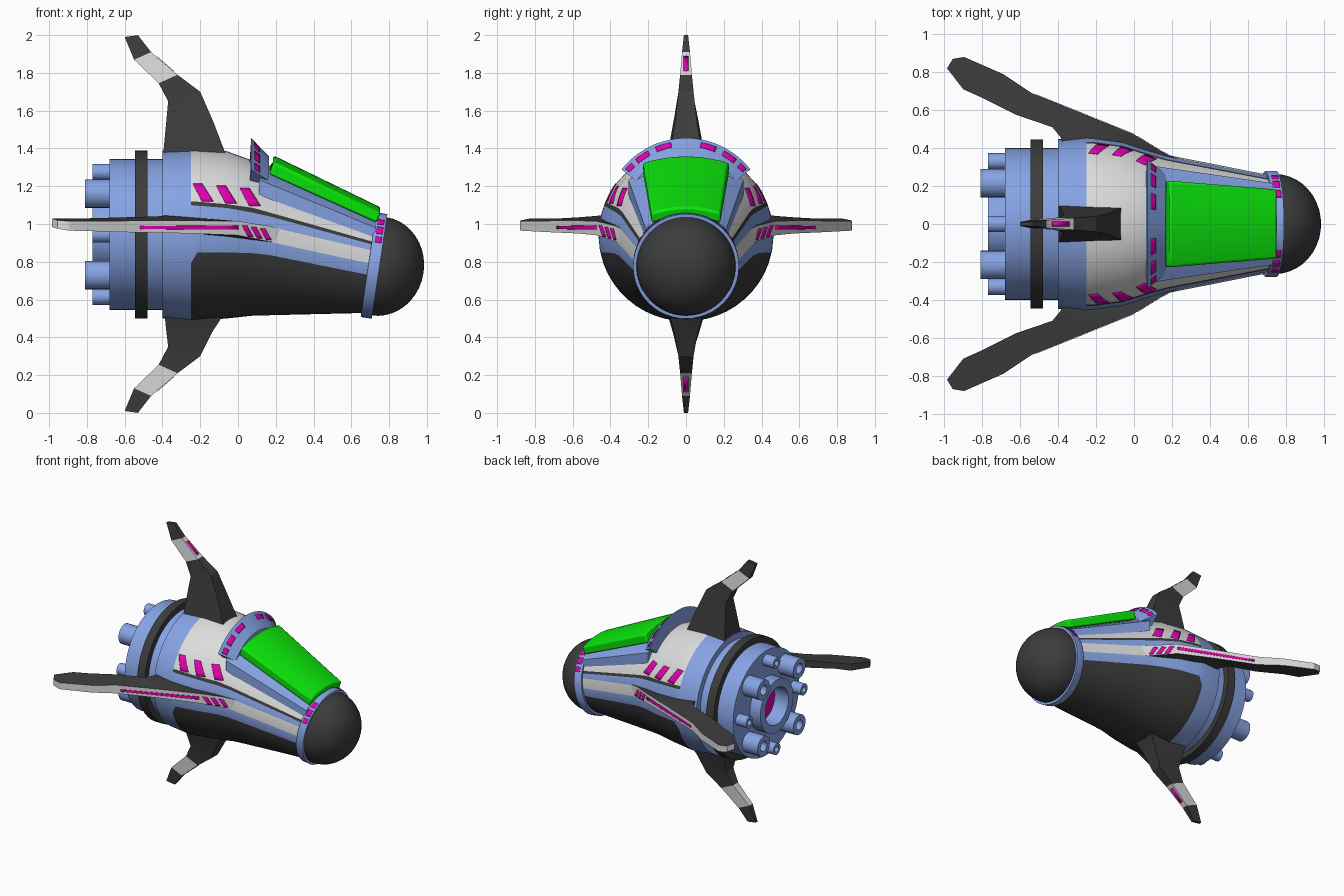
import bpy, bmesh
from math import sin, cos, asin, pi, radians, sqrt
from mathutils import Vector, Matrix

cube = bpy.data.objects.get("Cube")
if cube:
    bpy.data.objects.remove(cube, do_unlink=True)


def material(name, r, g, b):
    m = bpy.data.materials.new(name)
    m.use_nodes = True
    m.diffuse_color = (r, g, b, 1)
    m.node_tree.nodes["Principled BSDF"].inputs["Base Color"].default_value = (r, g, b, 1)
    return m


MATS = [material("blue_hull", .24, .37, .78), material("pale_grey", .72, .72, .72),
        material("charcoal", .045, .045, .045), material("magenta", .78, 0, .44),
        material("green_glass", .003, .8, .003)]
BLUE, PALE, DARK, MAGENTA, GREEN = range(5)


def finish(name, bm, angle=35):
    me = bpy.data.meshes.new(name)
    bm.to_mesh(me)
    bm.free()
    for m in MATS:
        me.materials.append(m)
    for p in me.polygons:
        p.use_smooth = True
    me.set_sharp_from_angle(angle=radians(angle))
    ob = bpy.data.objects.new(name, me)
    bpy.context.collection.objects.link(ob)
    return ob


def loft(name, rings, rule, caps=None, angle=35):
    """Skin closed rings of points; rule(i, j) gives the colour of each face."""
    bm = bmesh.new()
    vs = [[bm.verts.new(p) for p in ring] for ring in rings]
    n = len(vs[0])
    for i in range(len(vs) - 1):
        for j in range(n):
            k = (j + 1) % n
            f = bm.faces.new((vs[i][j], vs[i][k], vs[i + 1][k], vs[i + 1][j]))
            f.material_index = rule(i, j)
    for ring, c in zip((vs[0], vs[-1]), caps or (rule(0, 0),) * 2):
        bm.faces.new(ring).material_index = c
    bmesh.ops.recalc_face_normals(bm, faces=bm.faces)
    return finish(name, bm, angle)


def lathe(name, profile, centre, mat, tilt=0, segs=48, caps=None):
    """Revolve (x, radius) pairs around a lengthwise axis."""
    m = Matrix.Translation(centre) @ Matrix.Rotation(tilt, 4, 'Y')
    rings = [[m @ Vector((x, r * cos(2 * pi * k / segs), r * sin(2 * pi * k / segs)))
              for k in range(segs)] for x, r in profile]
    return loft(name, rings, lambda i, j: mat, caps)


def plate(name, corners, f, steps=4):
    """Thin marking: four (u, v) corners mapped onto a surface by f."""
    a, b, c, d = [Vector(p) for p in corners]
    bm = bmesh.new()
    rows = [[bm.verts.new(f(*a.lerp(d, t / steps).lerp(b.lerp(c, t / steps), s / steps)))
             for s in range(steps + 1)] for t in range(steps + 1)]
    for r, q in zip(rows, rows[1:]):
        for s in range(steps):
            bm.faces.new((r[s], r[s + 1], q[s + 1], q[s])).material_index = MAGENTA
    mod = finish(name, bm).modifiers.new("thickness", 'SOLIDIFY')
    mod.thickness, mod.offset = .002, 0


SIDES = (("left", 1), ("right", -1))

# Fuselage: x, centre z, half width, half height, shear, then colour band heights
STATIONS = [
    (-.40, .945, .447, .445, 0, .79, .93, 1.0, 1.10, 1.12),
    (-.25, .94, .463, .455, 0, .79, .93, 1.0, 1.10, 1.12),
    (-.215, .941, .46, .454, 0, .85, .93, 1.0, 1.097, 1.118),
    (-.06, .943, .435, .443, 0, .85, .93, 1.0, 1.085, 1.105),
    (.08, .925, .39, .41, 0, .845, .92, 1.0, 1.06, 1.085),
    (.17, .905, .365, .388, 0, .835, .905, .985, 1.04, 1.06),
    (.70, .787, .26, .258, .15, .73, .79, .86, .89, .905)]
SPLITS = (10, 2, 1, 2, 1, 9)
BAND = [b for b, n in enumerate(SPLITS) for _ in range(n)]
BAND += BAND[::-1]


def fuselage_ring(x, zc, ry, rz, shear, *heights):
    cuts = [-pi / 2] + [asin((h - zc) / rz) for h in heights] + [pi / 2]
    angs = [lo + (hi - lo) * k / n for lo, hi, n in zip(cuts, cuts[1:], SPLITS) for k in range(n)]
    angs += [pi / 2] + [pi - a for a in angs[:0:-1]]
    return [(x + shear * rz * sin(a), ry * cos(a), zc + rz * sin(a)) for a in angs]


def fuselage_colour(i, j):
    if i == 0:
        return BLUE
    return (DARK, BLUE, PALE if i > 3 else BLUE, BLUE, DARK, PALE)[BAND[j]]


loft("fuselage", [fuselage_ring(*s) for s in STATIONS], fuselage_colour, (BLUE, BLUE))


def lerp_rows(rows, x):
    for a, b in zip(rows, rows[1:]):
        if min(a[0], b[0]) <= x <= max(a[0], b[0]):
            t = (x - a[0]) / (b[0] - a[0])
            return [p + (q - p) * t for p, q in zip(a, b)]
    return rows[-1]


# Slanted marks on the upper side panels
for side, s in SIDES:
    def on_body(x, z):
        _, zc, ry, rz = lerp_rows(STATIONS, x)[:4]
        return x, s * (ry * sqrt(max(0, 1 - ((z - zc) / rz) ** 2)) + .004), z
    for k in range(3):
        x, z = -.24 + .125 * k, 1.215 - .012 * k
        plate(f"{side}_panel_mark_{k}", [(x, z), (x + .05, z), (x + .11, z - .095), (x + .05, z - .095)], on_body)

# Engine block with a glowing core, band, nozzles
lathe("engine_block", [(-.655, .14), (-.77, .14), (-.77, .2), (-.68, .2), (-.68, .4), (-.36, .4)],
      (0, 0, .945), BLUE, caps=(MAGENTA, BLUE))
lathe("engine_band", [(-.545, .38), (-.545, .445), (-.48, .445), (-.48, .38)], (0, 0, .945), DARK)
for k in range(8):
    big = k % 2
    r, end, dist = (.075, -.81, .305) if big else (.043, -.77, .33)
    a = k * pi / 4
    lathe(f"nozzle_{k}", [(-.70, r * .5), (end, r * .5), (end, r), (-.66, r)],
          (0, dist * cos(a), .945 + dist * sin(a)), BLUE, segs=24)

# Nose cone and collar, tipped slightly down
TILT = radians(8.5)
NOSE = (.72, 0, .78)
lathe("nose_collar", [(-.03, .24), (-.03, .276), (-.022, .28), (.03, .28), (.03, .24)], NOSE, BLUE, TILT)
lathe("nose_cone", [(0, .263)] + [(.025 + .24 * sin(a), .262 * cos(a) + .001)
      for a in [k * pi / 20 for k in range(11)]], NOSE, DARK, TILT)
nose_frame = Matrix.Translation(NOSE) @ Matrix.Rotation(TILT, 4, 'Y')
for side, s in SIDES:
    def on_collar(u, deg):
        a = radians(deg)
        return nose_frame @ Vector((u, s * .2825 * cos(a), .2825 * sin(a)))
    for k, (lo, hi) in enumerate([(26, 33), (37, 47), (51, 60)]):
        plate(f"{side}_collar_mark_{k}", [(-.015, lo), (.02, lo), (.02, hi), (-.015, hi)], on_collar)


# Canopy frame and glass: slabs with an arched top
def slab_ring(x, z, half, sag, depth, lean=0):
    us = [k / 5 - 1 for k in range(11)]
    top = [(x, half * u, z - sag * u * u) for u in us]
    return top + [(x - lean, half * u, z - sag * u * u - depth) for u in us[::-1]]


loft("canopy_frame", [slab_ring(.11, 1.335, .305, .10, .14), slab_ring(.73, 1.045, .215, .065, .12)],
     lambda i, j: BLUE)
glass = loft("canopy_glass", [slab_ring(.19, 1.362, .228, .035, .065, .025),
                              slab_ring(.755, 1.088, .182, .03, .055, .02)], lambda i, j: GREEN)
bev = glass.modifiers.new("soft_edge", 'BEVEL')
bev.width, bev.segments = .012, 2

# Raised arch behind the canopy
ARCH = [(.07, .433), (.165, .335), (.165, .29), (.06, .29)]


def arch_point(x, r, deg):
    return x, r * sin(radians(deg)), 1.022 + r * cos(radians(deg))


loft("canopy_arch", [[arch_point(x, r, d) for x, r in ARCH] for d in range(-52, 53, 4)],
     lambda i, j: BLUE)
for side, s in SIDES:
    def on_arch(t, deg):
        return arch_point(.072 + .095 * t, .435 - .098 * t, s * deg)
    for k, (lo, hi) in enumerate([(11, 23), (29, 40), (44, 50)]):
        plate(f"{side}_arch_mark_{k}", [(.18, lo), (.45, lo), (.45, hi), (.18, hi)], on_arch)

# Upper and lower fins: lead x z, trail x z, half widths
FIN = [(-.20, 1.70, -.37, 1.65, .04, .045), (-.32, 1.79, -.42, 1.745, .031, .031),
       (-.46, 1.91, -.55, 1.87, .021, .021), (-.53, 2.0, -.60, 1.99, .011, .011)]
UPPER_ROOT = [(-.05, 1.33, -.40, 1.33, .092, .105), (-.13, 1.54, -.378, 1.56, .058, .063)]
LOWER_ROOT = [(-.07, 1.47, -.39, 1.47, .09, .1), (-.135, 1.57, -.378, 1.58, .063, .068)]
for name, s, root in (("upper", 1, UPPER_ROOT), ("lower", -1, LOWER_ROOT)):
    def up(x, y, z):
        return x, y, 1 + s * (z - 1)
    rings = [[up(lx, -w, lz), up(lx, w, lz), up(tx, v, tz), up(tx, -v, tz)]
             for lx, lz, tx, tz, w, v in root + FIN]
    loft(name + "_fin", rings, lambda i, j: PALE if i == 3 else DARK, (DARK, DARK), 20)
    a, b = Vector(FIN[1][:2]), Vector(FIN[2][:2])

    def on_edge(t, y):
        p = a.lerp(b, t)
        return up(p.x + .0015, y, p.y + .0015)
    plate(name + "_fin_mark", [(.15, -.013), (.15, .013), (.8, .012), (.8, -.012)], on_edge, 1)

# Side fins: lead x y, trail x y, then lead low/high and trail high/low z
WING = [(.25, .335, -.36, .38, .895, .972, 1.03, .93), (.15, .379, -.38, .43, .91, .992, 1.045, .95),
        (0, .472, -.385, .455, .94, 1.015, 1.045, .97), (-.25, .573, -.43, .51, .95, 1.018, 1.04, .98),
        (-.54, .69, -.62, .575, .955, 1.018, 1.035, .98), (-.69, .79, -.80, .665, .96, 1.015, 1.03, .985),
        (-.895, .88, -.90, .71, .965, 1.015, 1.03, .98), (-.955, .87, -.985, .82, .975, 1.02, 1.03, .985)]
for side, s in SIDES:
    rings = [[(lx, s * ly, a), (lx, s * ly, b), (tx, s * ty, c), (tx, s * ty, d)]
             for lx, ly, tx, ty, a, b, c, d in WING]
    loft(side + "_fin", rings, lambda i, j: PALE if j == 0 else DARK, (DARK, PALE), 25)

    def on_wing(x, z):
        return x + .001, s * (lerp_rows(WING, x)[1] + .002), z
    plate(side + "_fin_stripe", [(-.52, .99), (0, .992), (0, .97), (-.52, .973)], on_wing, 8)
    for k in range(3):
        x, z = .02 + .048 * k, .992 - .008 * k
        plate(f"{side}_fin_mark_{k}", [(x, z), (x + .027, z), (x + .06, z - .06), (x + .033, z - .06)], on_wing)
